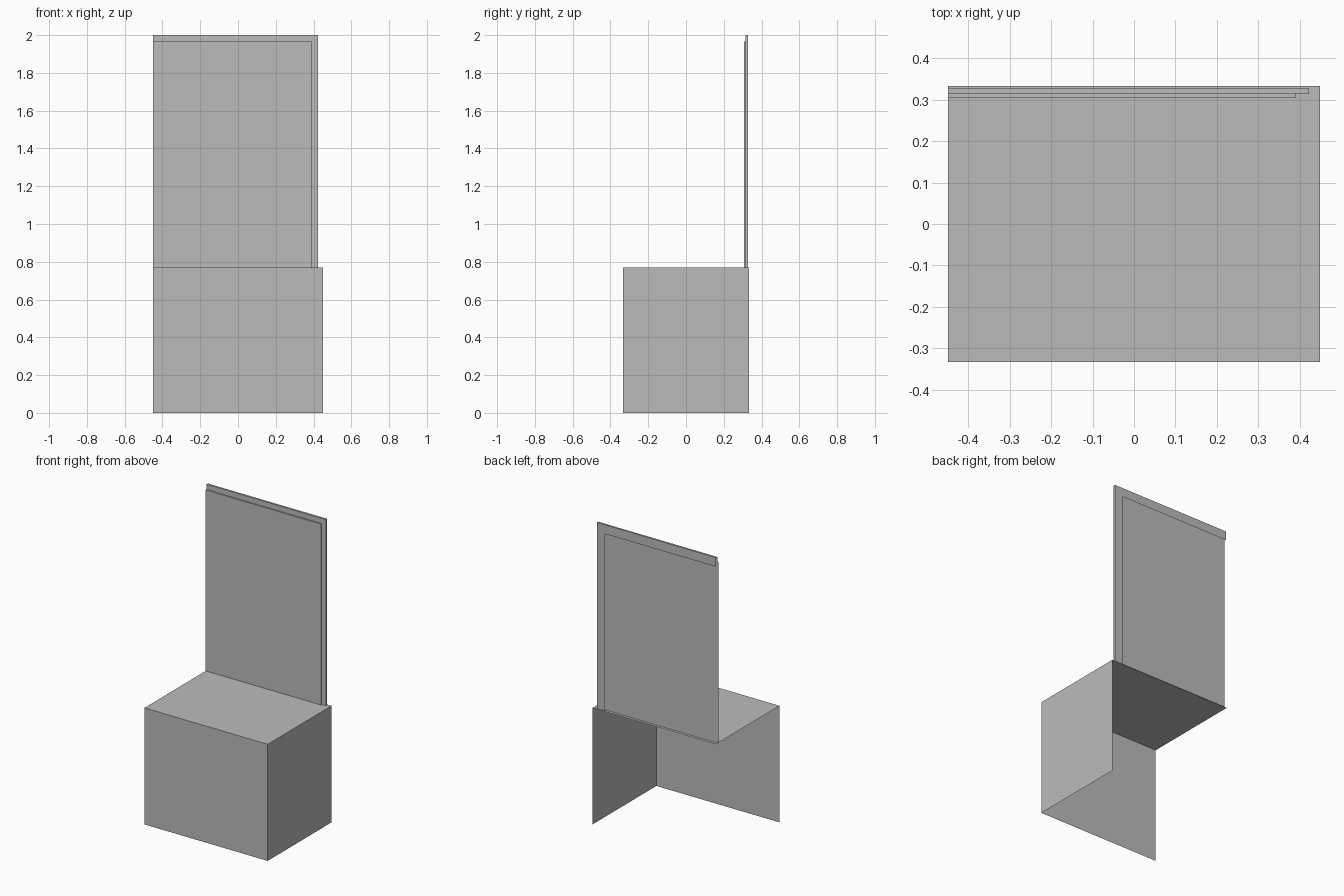
import bpy
import bmesh

cube = bpy.data.objects.get("Cube")
if cube:
    bpy.data.objects.remove(cube, do_unlink=True)

GREY = (0.5, 0.5, 0.5, 1)
grey = bpy.data.materials.new("plain grey")
grey.use_nodes = True
grey.diffuse_color = GREY
grey.node_tree.nodes["Principled BSDF"].inputs["Base Color"].default_value = GREY

LEFT = -0.45       # open end shared by every sheet
BASE_TOP = 0.77


def sheet_part(name, right, front, back, bottom, top, lid=True, hem=0):
    """Folded sheet: front, right side and top, open elsewhere, with optional back hems."""
    bm = bmesh.new()

    def quad(*corners):
        bm.faces.new([bm.verts.new(c) for c in corners])

    # front, side and top sheets
    quad((LEFT, front, bottom), (right, front, bottom), (right, front, top), (LEFT, front, top))
    quad((right, front, bottom), (right, back, bottom), (right, back, top), (right, front, top))
    if lid:
        quad((LEFT, front, top), (right, front, top), (right, back, top), (LEFT, back, top))
    # hems folded inward along the back of the side and top
    if hem:
        inner, low = right - hem, top - hem
        quad((right, back, bottom), (inner, back, bottom), (inner, back, low), (right, back, low))
        quad((right, back, low), (LEFT, back, low), (LEFT, back, top), (right, back, top))
    bmesh.ops.remove_doubles(bm, verts=bm.verts, dist=0.0001)

    mesh = bpy.data.meshes.new(name)
    bm.to_mesh(mesh)
    bm.free()
    mesh.materials.append(grey)
    obj = bpy.data.objects.new(name, mesh)
    bpy.context.collection.objects.link(obj)
    return obj


# box-shaped base, open at the back, left end and underside
sheet_part("base_cabinet", 0.45, -0.333, 0.333, 0, BASE_TOP)

# tall back panel with folded edges, and the thinner facing in front of it
sheet_part("back_panel", 0.423, 0.314, 0.327, BASE_TOP, 2.0, hem=0.06)
sheet_part("front_facing", 0.392, 0.306, 0.314, BASE_TOP, 1.965)
